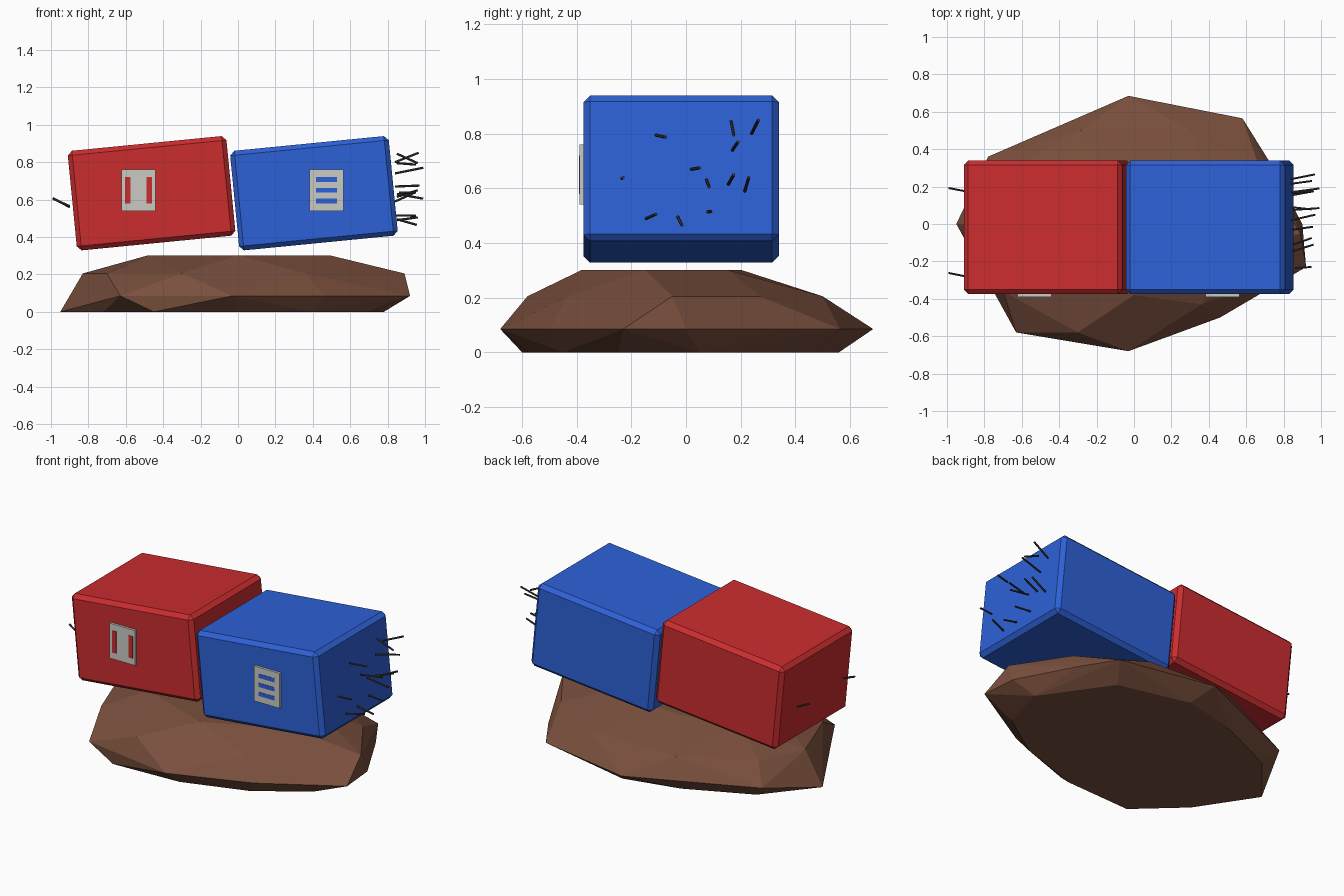
import bpy, bmesh, math
from mathutils import Vector, Matrix


def material(name, rgb):
    m = bpy.data.materials.new(name)
    m.diffuse_color = (*rgb, 1)
    return m


RED = material("red", (0.60, 0.026, 0.028))
BLUE = material("blue", (0.027, 0.12, 0.68))
BROWN = material("rock brown", (0.19, 0.078, 0.046))
GREY = material("light grey", (0.60, 0.60, 0.56))
IRON = material("dark iron", (0.045, 0.045, 0.048))


def finish(bm, name, mat):
    bmesh.ops.recalc_face_normals(bm, faces=bm.faces)
    me = bpy.data.meshes.new(name)
    bm.to_mesh(me)
    bm.free()
    me.materials.append(mat)
    ob = bpy.data.objects.new(name, me)
    bpy.context.collection.objects.link(ob)
    return ob


def box(name, centre, size, mat, tilt=0.0, bevel=0.0):
    bm = bmesh.new()
    bmesh.ops.create_cube(bm, size=1)
    bmesh.ops.scale(bm, vec=size, verts=bm.verts)
    if bevel:
        bmesh.ops.bevel(bm, geom=bm.edges[:], offset=bevel, segments=1,
                        affect='EDGES')
    ob = finish(bm, name, mat)
    ob.location = centre
    ob.rotation_euler.y = -tilt
    return ob


# Two chamfered magnet blocks, both tilted up to the right
TILT = math.radians(5.6)
for name, x, mat in (("red_block", -0.462, RED), ("blue_block", 0.406, BLUE)):
    box(name, (x, -0.018, 0.634), (0.852, 0.715, 0.535), mat, TILT, 0.024)

# Upright grey plates on the front with plain coloured bars
for name, x in (("red_block_plate", -0.532), ("blue_block_plate", 0.473)):
    box(name, (x, -0.382, 0.65), (0.18, 0.016, 0.22), GREY)
for i, x in enumerate((-0.589, -0.474)):
    box(f"upright_bar_{i}", (x, -0.39, 0.65), (0.03, 0.003, 0.14), RED)
for i, z in enumerate((0.593, 0.65, 0.707)):
    box(f"level_bar_{i}", (0.473, -0.39, z), (0.11, 0.003, 0.026), BLUE)


# Iron filings: (inner point, outer point)
filings = [
    ((0.85, -0.11, 0.795), (0.95, -0.075, 0.787)),
    ((0.86, -0.235, 0.636), (0.95, -0.23, 0.639)),
    ((0.85, -0.145, 0.49), (0.96, -0.11, 0.505)),
    ((0.85, -0.03, 0.495), (0.955, -0.015, 0.465)),
    ((0.84, 0.09, 0.515), (0.95, 0.078, 0.514)),
    ((0.84, 0.02, 0.67), (0.97, 0.05, 0.675)),
    ((0.85, 0.075, 0.63), (0.99, 0.085, 0.605)),
    ((0.85, 0.155, 0.615), (0.96, 0.175, 0.65)),
    ((0.84, 0.17, 0.74), (0.99, 0.19, 0.77)),
    ((0.85, 0.165, 0.845), (0.96, 0.175, 0.795)),
    ((0.84, 0.24, 0.80), (0.965, 0.265, 0.85)),
    ((0.84, 0.215, 0.59), (0.95, 0.23, 0.64)),
    ((-0.90, 0.175, 0.56), (-0.99, 0.192, 0.608)),
    ((-0.90, -0.28, 0.565), (-0.99, -0.262, 0.605)),
]
bm = bmesh.new()
for a, b in filings:
    a, b = Vector(a), Vector(b)
    turn = (b - a).to_track_quat('Z', 'Y').to_matrix().to_4x4()
    bmesh.ops.create_cone(bm, cap_ends=True, segments=6, radius1=0.006,
                          radius2=0.006, depth=(b - a).length,
                          matrix=Matrix.Translation((a + b) / 2) @ turn)
finish(bm, "iron_filings", IRON)

# Faceted rock: hull around four rough rings
foot = [(-0.95, 0), (-0.7, 0.3), (-0.3, 0.48), (0.05, 0.56), (0.5, 0.45),
        (0.78, 0.05), (0.7, -0.25), (0.4, -0.45), (0, -0.58), (-0.45, -0.6),
        (-0.72, -0.35)]
girth = [(-0.78, 0.36), (-0.03, 0.685), (0.58, 0.565), (0.72, 0.34),
         (0.9, 0.0), (0.92, -0.23), (0.46, -0.5), (-0.03, -0.68),
         (-0.63, -0.58)]
shoulder = [(-0.83, 0), (-0.7, -0.36), (-0.3, -0.58), (0.36, -0.43),
            (0.89, -0.05), (0.68, 0.27), (0.3, 0.5), (-0.28, 0.5),
            (-0.7, 0.28)]
crown = [(-0.48, -0.2), (0, -0.38), (0.49, -0.15), (0.42, 0.15),
         (-0.1, 0.2), (-0.45, 0.1)]
bm = bmesh.new()
for ring, z in ((foot, 0), (girth, 0.085), (shoulder, 0.205), (crown, 0.302)):
    for x, y in ring:
        bm.verts.new((x, y, z))
hull = bmesh.ops.convex_hull(bm, input=bm.verts[:])
loose = [v for v in bm.verts if not v.link_faces]
bmesh.ops.delete(bm, geom=loose, context='VERTS')
finish(bm, "rock_base", BROWN)
